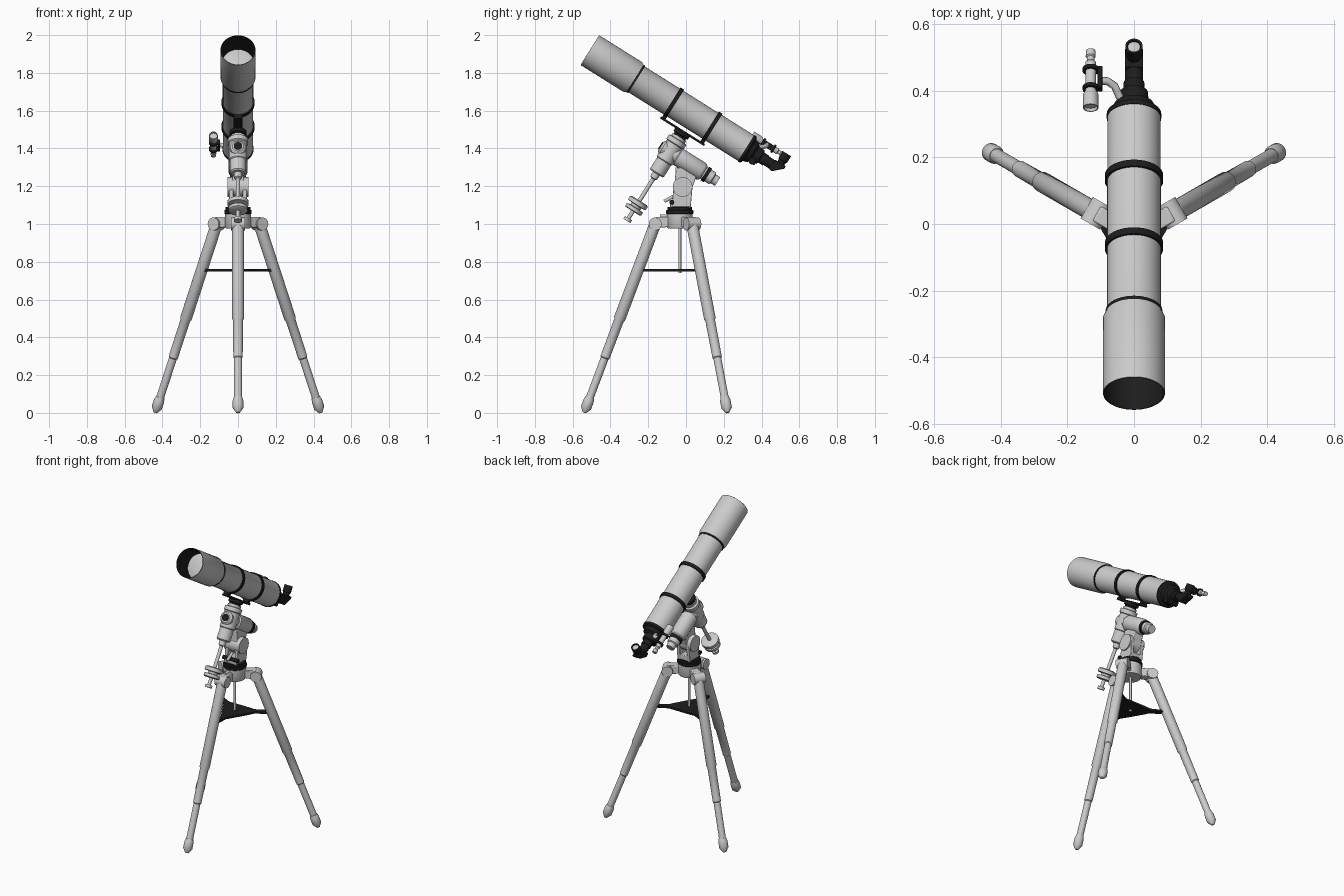
import bpy, bmesh, math
from mathutils import Vector, Matrix

if "Cube" in bpy.data.objects:
    bpy.data.objects.remove(bpy.data.objects["Cube"])

A = math.radians(32.1)
D = Vector((0, math.cos(A), -math.sin(A)))   # along the tube, front to back
U = Vector((0, math.sin(A), math.cos(A)))    # away from the mount
FRONT = Vector((0, -0.508, 1.92))
C = Vector((0, -0.033, 0))                   # tripod centre
UP = Vector((0, 0, 1))
X = Vector((1, 0, 0))

black = bpy.data.materials.new("black")
black.diffuse_color = (0.012, 0.012, 0.012, 1)
black.use_nodes = True
black.node_tree.nodes["Principled BSDF"].inputs["Base Color"].default_value = black.diffuse_color


def at(x, s, t):
    return FRONT + X * x + D * s + U * t


def finish(name, bm, mat=None, bevel=0, recalc=True):
    if recalc:
        bmesh.ops.recalc_face_normals(bm, faces=bm.faces)
    me = bpy.data.meshes.new(name)
    bm.to_mesh(me)
    bm.free()
    ob = bpy.data.objects.new(name, me)
    bpy.context.collection.objects.link(ob)
    if mat:
        me.materials.append(mat)
    if bevel:
        m = ob.modifiers.new("bevel", 'BEVEL')
        m.width, m.segments = bevel, 2
    bpy.ops.object.select_all(action='DESELECT')
    ob.select_set(True)
    bpy.context.view_layer.objects.active = ob
    bpy.ops.object.shade_smooth_by_angle(angle=math.radians(35))
    return ob


def lathe(name, profile, origin, axis, mat=None, n=40):
    """Spin (radius, distance) points about an axis."""
    q = Vector(axis).to_track_quat('Z', 'Y')
    bm = bmesh.new()
    rings = []
    for r, h in profile:
        k = n if r else 1
        rings.append([bm.verts.new(origin + q @ Vector((
            r * math.cos(2 * math.pi * i / n), r * math.sin(2 * math.pi * i / n), h))) for i in range(k)])
    for a, b in zip(rings, rings[1:]):
        for i in range(n):
            j = (i + 1) % n
            f = [a[i % len(a)], a[j % len(a)], b[j % len(b)], b[i % len(b)]]
            f = list(dict.fromkeys(f))
            if len(f) > 2:
                bm.faces.new(f)
    return finish(name, bm, mat)


def rod(name, r, p, q, mat=None, n=28):
    p, q = Vector(p), Vector(q)
    h = (q - p).length
    return lathe(name, [(0, 0), (r, 0), (r, h), (0, h)], p, q - p, mat, n)


def band(name, r0, r1, s0, s1, x=0, t=0, mat=black):
    return lathe(name, [(r0, s0), (r1, s0), (r1, s1), (r0, s1), (r0, s0)], at(x, 0, t), D, mat)


def prism(name, pts, depth, place, mat=None, bevel=0):
    """Extrude an outline; place maps (u, v, w) to world."""
    bm = bmesh.new()
    lo = [bm.verts.new(place(u, v, -depth / 2)) for u, v in pts]
    hi = [bm.verts.new(place(u, v, depth / 2)) for u, v in pts]
    bm.faces.new(lo)
    bm.faces.new(hi[::-1])
    for i in range(len(pts)):
        j = (i + 1) % len(pts)
        bm.faces.new([lo[i], hi[i], hi[j], lo[j]])
    return finish(name, bm, mat, bevel)


def rect(u0, u1, v0, v1):
    return [(u0, v0), (u1, v0), (u1, v1), (u0, v1)]


# Main tube with dew shield, lining and lens
lathe("main_tube", [(0.0905, 0), (0.093, 0), (0.093, 0.265), (0.081, 0.29), (0.08, 0.985), (0, 0.985)],
      FRONT, D, n=64)
lathe("shield_lining", [(0.092, -0.001), (0.09, -0.001), (0.09, 0.14), (0, 0.14)], FRONT, D, black, 64)
lathe("front_lens", [(0, 0.11), (0.03, 0.1115), (0.06, 0.116), (0.083, 0.123), (0.083, 0.135), (0, 0.135)], FRONT, D)
band("shield_ring", 0.075, 0.0855, 0.277, 0.292)
for i, s in enumerate((0.522, 0.762)):
    band(f"tube_clamp_{i}", 0.076, 0.0875, s - 0.011, s + 0.011)
    prism(f"clamp_foot_{i}", rect(s - 0.011, s + 0.011, -0.1, -0.082), 0.04, lambda u, v, w: at(w, u, v), black)
prism("dovetail_bar", rect(0.505, 0.78, -0.109, -0.097), 0.045, lambda u, v, w: at(w, u, v), black, 0.002)

# Focuser, diagonal and eyepiece
lathe("focuser", [(0, 0.975), (0.082, 0.975), (0.082, 0.99), (0.066, 0.998), (0.06, 1.02), (0.044, 1.03),
                  (0.042, 1.065), (0.031, 1.07), (0.031, 1.1), (0.027, 1.1), (0.027, 1.145), (0, 1.145)],
      FRONT, D, black)
prism("focuser_block", rect(1.015, 1.06, -0.055, 0), 0.045, lambda u, v, w: at(w, u, v), black, 0.004)
rod("focus_knobs", 0.017, at(-0.042, 1.038, -0.042), at(0.042, 1.038, -0.042), black)
prism("diagonal", [(1.13, -0.028), (1.155, -0.032), (1.204, 0.015), (1.204, 0.03), (1.14, 0.03)], 0.054,
      lambda u, v, w: at(w, u, v), black, 0.003)
lathe("eyepiece", [(0, 0.02), (0.021, 0.02), (0.021, 0.045), (0.026, 0.047), (0.026, 0.09), (0.02, 0.09),
                   (0.018, 0.084), (0, 0.084)], at(0, 1.174, 0), U, black)
lathe("eyepiece_lens", [(0.019, 0.0845), (0.015, 0.0865), (0, 0.0875)], at(0, 1.174, 0), U)

# Finder scope on its curved arm
FX, FT = -0.13, 0.074
lathe("finder_tube", [(0, 0.975), (0.019, 0.975), (0.02, 0.965), (0.023, 0.965), (0.023, 1.012), (0.016, 1.025),
                      (0.016, 1.125), (0.011, 1.13), (0.011, 1.143), (0.015, 1.147), (0.014, 1.167), (0, 1.167)],
      at(FX, 0, FT), D)
for i, s in enumerate((1.035, 1.1)):
    band(f"finder_ring_{i}", 0.014, 0.024, s - 0.006, s + 0.006, FX, FT)
prism("finder_base", rect(1.03, 1.105, 0.06, 0.088), 0.014, lambda u, v, w: at(w - 0.102, u, v), black, 0.002)
arm = [(-0.098, 1.06, 0.074), (-0.08, 1.062, 0.07), (-0.058, 1.052, 0.058), (-0.042, 1.025, 0.035)]
cu = bpy.data.curves.new("finder_arm", 'CURVE')
cu.dimensions = '3D'
cu.bevel_depth = 0.012
cu.bevel_resolution = 3
cu.use_fill_caps = True
sp = cu.splines.new('POLY')
sp.points.add(len(arm) - 1)
for p, a in zip(sp.points, arm):
    p.co = (*at(*a), 1)
bpy.context.collection.objects.link(bpy.data.objects.new("finder_arm", cu))

# Declination axis: saddle, housing, shaft and counterweight
DEC = at(0, 0.645, 0)
lathe("saddle", [(0, 0.105), (0.045, 0.105), (0.045, 0.125), (0.036, 0.128), (0.036, 0.15), (0, 0.15)], DEC, -U, black)
lathe("declination_housing", [(0, 0.138), (0.042, 0.138), (0.042, 0.152), (0.054, 0.155), (0.054, 0.18), (0.048, 0.185),
                              (0.048, 0.285), (0.043, 0.29), (0.043, 0.36), (0.036, 0.367), (0, 0.367)], DEC, -U)
lathe("counterweight_shaft", [(0, 0.36), (0.022, 0.36), (0.02, 0.395), (0.011, 0.4), (0.011, 0.645), (0.022, 0.645),
                              (0.022, 0.662), (0, 0.662)], DEC, -U)
lathe("counterweight", [(0, 0.535), (0.045, 0.535), (0.055, 0.541), (0.055, 0.562), (0.03, 0.565), (0.03, 0.577),
                        (0.05, 0.58), (0.05, 0.598), (0.044, 0.602), (0, 0.602)], DEC, -U)

# Polar axis housing
RA = at(0, 0, -0.23)
lathe("polar_housing", [(0, 0.588), (0.03, 0.588), (0.042, 0.6), (0.042, 0.69), (0.05, 0.695), (0.05, 0.84), (0.042, 0.852),
                        (0.036, 0.855), (0.036, 0.91), (0.028, 0.915), (0.026, 0.942), (0, 0.942)], RA, D)
rod("polar_window", 0.022, RA + D * 0.582, RA + D * 0.592, black)
band("polar_ring", 0.03, 0.042, 0.862, 0.882, 0, -0.23)
prism("polar_neck", [(-0.055, 1.3), (-0.06, 1.19), (0.02, 1.16), (0.055, 1.25), (0.06, 1.3)], 0.06,
      lambda u, v, w: Vector((w, u, v)), bevel=0.004)

# Altitude fork
rod("altitude_pivot", 0.052, (-0.056, -0.018, 1.196), (0.056, -0.018, 1.196))
for side, sx in (("left", -1), ("right", 1)):
    prism(f"{side}_cheek", [(-0.075, 1.09), (0.025, 1.09), (0.034, 1.19), (-0.068, 1.18)], 0.022,
          lambda u, v, w: Vector((w + sx * 0.036, u, v)), bevel=0.003)
prism("fork_floor", rect(-0.085, 0.025, 1.085, 1.12), 0.09, lambda u, v, w: Vector((w, u, v)), bevel=0.004)
rod("altitude_bolt", 0.009, (0, -0.06, 1.15), (0, -0.115, 1.12))
rod("azimuth_knob", 0.013, (-0.056, -0.075, 1.115), (0.056, -0.075, 1.115), black)

# Tripod head
lathe("head_ring", [(0, 1.05), (0.066, 1.05), (0.072, 1.056), (0.072, 1.072), (0.066, 1.075), (0.066, 1.09), (0, 1.094)],
      C, UP, black)
lathe("tripod_hub", [(0, 0.975), (0.062, 0.975), (0.068, 0.985), (0.068, 1.052), (0, 1.052)], C, UP)
rod("centre_rod", 0.008, C + UP * 0.74, C + UP * 0.98)
rod("azimuth_bolt", 0.01, C + Vector((0, -0.06, 1.04)), C + Vector((0, -0.105, 1.04)))

# Legs with brackets, and the spreader
outline = []
for i in range(3):
    ang = math.radians(-90 + 120 * i)
    out = Vector((math.cos(ang), math.sin(ang), 0))
    side = Vector((-out.y, out.x, 0))
    top = C + out * 0.13 + UP
    foot = C + out * 0.505 + UP * 0.004
    prism(f"leg_bracket_{i}", [(0.05, 0.985), (0.105, 0.98), (0.14, 0.99), (0.145, 1.02), (0.125, 1.037), (0.05, 1.037)],
          0.05, lambda u, v, w: C + out * u + side * w + UP * v, bevel=0.004)
    rod(f"leg_hinge_{i}", 0.034, top - side * 0.037, top + side * 0.037)
    lathe(f"leg_{i}", [(0, -0.02), (0.031, -0.01), (0.031, 0.535), (0.026, 0.545), (0.025, 0.755), (0.021, 0.76),
                       (0.021, 0.995), (0, 0.995)], top, foot - top)
    lathe(f"foot_{i}", [(0, 0.98), (0.023, 0.98), (0.028, 1.0), (0.028, 1.04), (0.01, 1.067), (0, 1.068)], top, foot - top)
    for r, w in ((0.085, -0.04), (0.12, -0.018), (0.215, -0.014), (0.215, 0.014), (0.12, 0.018), (0.085, 0.04)):
        outline.append((out * r + side * w).xy)
prism("leg_spreader", outline, 0.013, lambda u, v, w: C + Vector((u, v, 0.755 + w)), black)
